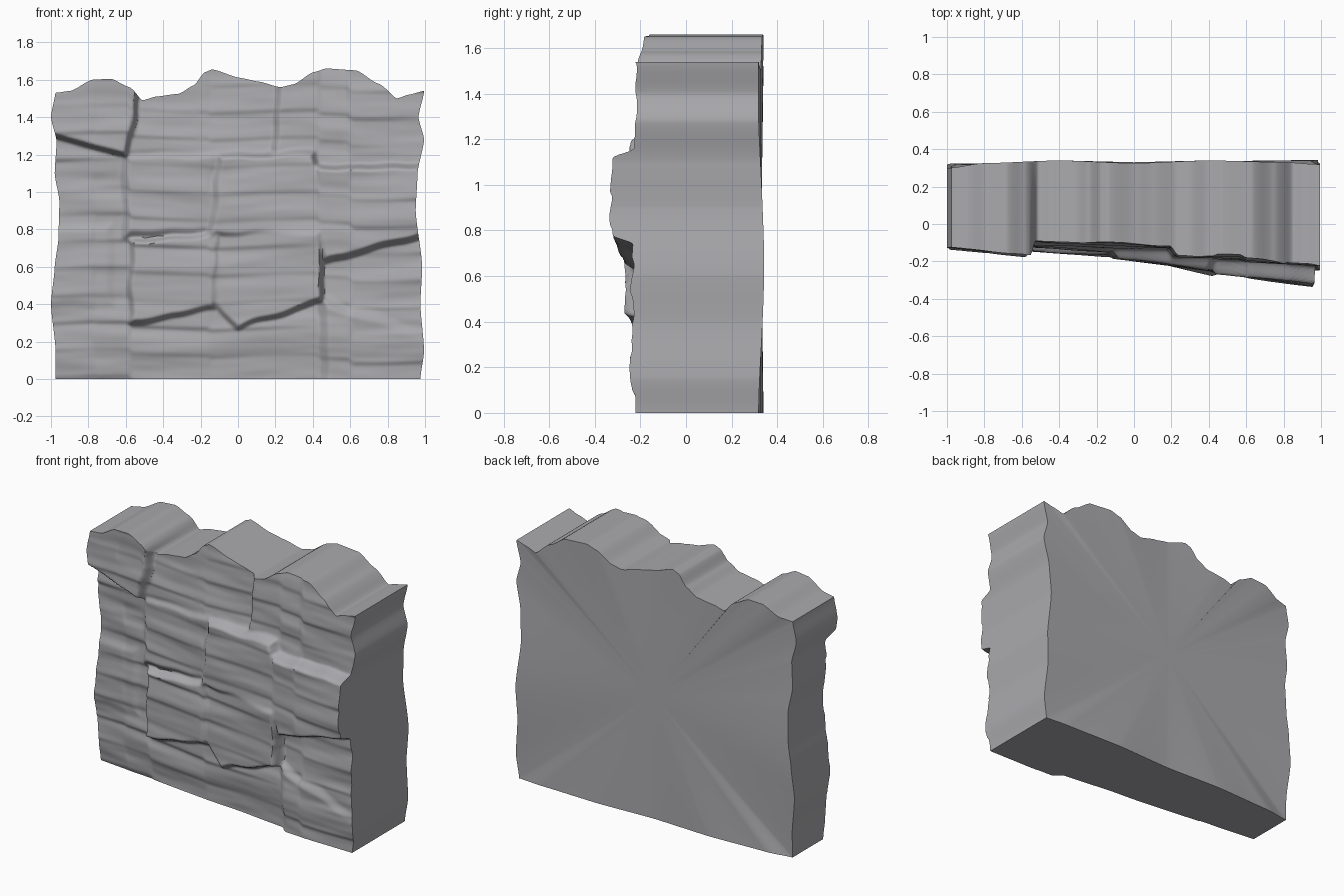
import bpy, bmesh, math
from mathutils import Vector, noise

if "Cube" in bpy.data.objects:
    bpy.data.objects.remove(bpy.data.objects["Cube"])

NX, NZ = 200, 170

# Outline profiles: (position, value)
TOP = [(-1, 1.53), (-.92, 1.54), (-.8, 1.6), (-.7, 1.605), (-.6, 1.56), (-.52, 1.49), (-.45, 1.51),
       (-.33, 1.525), (-.25, 1.57), (-.19, 1.64), (-.15, 1.655), (0, 1.61), (.1, 1.59), (.22, 1.56),
       (.29, 1.575), (.4, 1.64), (.47, 1.66), (.63, 1.65), (.75, 1.58), (.86, 1.5), (.92, 1.52), (1, 1.54)]
LEFT = [(0, -.975), (.15, -.975), (.4, -1), (.6, -.98), (.75, -.96), (.95, -.955), (1.1, -.98),
        (1.27, -.97), (1.4, -1), (1.54, -.975)]
RIGHT = [(0, .975), (.15, .995), (.4, .975), (.6, .985), (.9, .95), (1.1, .96), (1.28, .995),
         (1.4, .965), (1.54, .995)]
# Depth of the back edge around the top and bottom
BACK = [(-1, .31), (-.8, .325), (-.4, .34), (0, .325), (.4, .34), (.8, .33), (1, .33)]


def curve(pts, t):
    if t <= pts[0][0]:
        return pts[0][1]
    for (a, va), (b, vb) in zip(pts, pts[1:]):
        if t <= b:
            s = (t - a) / (b - a)
            s = .5 * s + .5 * s * s * (3 - 2 * s)
            return va + (vb - va) * s
    return pts[-1][1]


def smooth(t):
    t = max(0, min(1, t))
    return t * t * (3 - 2 * t)


def signed_dist(poly, x, z):
    """Positive inside the polygon."""
    best, inside = 9, False
    for (ax, az), (bx, bz) in zip(poly, poly[1:] + poly[:1]):
        dx, dz = bx - ax, bz - az
        t = max(0, min(1, ((x - ax) * dx + (z - az) * dz) / (dx * dx + dz * dz)))
        best = min(best, math.hypot(x - ax - t * dx, z - az - t * dz))
        if (az > z) != (bz > z) and x < ax + (z - az) / dz * dx:
            inside = not inside
    return best if inside else -best


# Rock slabs on the face: outline, (y at x = 0, slope in x, slope in z about z = 0.8), edge width
SLABS = [
    # wall between the blocks
    ([(-.6, .76), (-.1, .8), (-.1, 1.22), (-.6, 1.2)], (-.145, -.05, 0), .06),
    # recessed upper middle and upper right
    ([(-.6, 1.2), (.2, 1.22), (.22, 1.8), (-.6, 1.8)], (-.145, -.03, .05), .06),
    ([(.2, 1.2), (.6, 1.2), (.6, 1.8), (.22, 1.8)], (-.19, -.03, .045), .05),
    ([(.59, 1.14), (1.1, 1.17), (1.1, 1.8), (.59, 1.8)], (-.175, -.06, .03), .05),
    # left wall bulges
    ([(-1.1, .4), (-.68, .4), (-.68, .82), (-1.1, .8)], (-.145, -.1, 0), .06),
    # upper left overhanging block
    ([(-1.1, 1.32), (-.6, 1.2), (-.55, 1.42), (-.51, 1.8), (-1.1, 1.8)], (-.235, -.1, .02), .035),
    # centre block, upper and lower
    ([(-.15, .72), (.5, .72), (.41, 1.21), (-.1, 1.19)], (-.195, -.13, .02), .045),
    ([(-.1, .78), (-.14, .41), (0, .27), (.45, .42), (.45, .78)], (-.175, -.22, 0), .035),
    # left middle block
    ([(-.58, .3), (-.13, .38), (-.1, .78), (-.57, .73)], (-.172, -.06, 0), .04),
    # right overhanging block
    ([(.43, .74), (.46, .62), (.6, .67), (1.1, .8), (1.1, 1.14), (.6, 1.13), (.42, 1.14)],
     (-.205, -.125, 0), .04),
    # lower right sloping ledge
    ([(.46, .42), (1.15, .18), (1.15, -.1), (.46, -.1)], (-.212, -.03, 0), .07),
]


def front_depth(x, z):
    # ragged edges for the slabs
    wx = x + .018 * noise.noise(Vector((x * 2, z * 7, 5)))
    wz = z + .018 * noise.noise(Vector((x * 6, z * 2, 9)))
    y = -.135 - .1 * x
    for poly, (c, sx, sz), width in SLABS:
        k = smooth(signed_dist(poly, wx, wz) / width + .5)
        y += (c + sx * x + sz * (z - .8) - y) * k
    # horizontal strata with small ledges, shifted from column to column
    col = sum(smooth((wx - c) / .03 + .5) for c in (-.77, -.58, -.15, .43, .6))
    h = z + .012 * math.sin(4 * x + col) + .013 * col
    saw = (h / .145) % 1
    y -= .012 * (smooth(saw / .2) - saw) * (.6 + noise.noise(Vector((x * 1.5, h * 5, 2))))
    y += .012 * noise.noise(Vector((x * 1.6 + col * .3, h * 9, 1)))
    y += .003 * noise.noise(Vector((x * 4, h * 22, 4)))
    # foot tapers inward
    y += .025 * (1 - smooth(z / .18))
    return max(y, -.34)


def back_depth(x, z):
    side = smooth((abs(x) - .8) / .2)
    return curve(BACK, x) + side * .013 * math.sin(z * 4.2 - 1.2)


bm = bmesh.new()

# Front relief
grid = []
for j in range(NZ + 1):
    row = []
    for i in range(NX + 1):
        u, v = i / NX, j / NZ
        z = v * curve(TOP, 2 * u - 1)
        l, r = curve(LEFT, z), curve(RIGHT, z)
        x = l + (r - l) * u
        row.append(bm.verts.new((x, front_depth(x, z), z)))
    grid.append(row)
for j in range(NZ):
    for i in range(NX):
        bm.faces.new((grid[j][i], grid[j][i + 1], grid[j + 1][i + 1], grid[j + 1][i]))

# Side walls swept straight back, closed by a fan on the rear
ring = (grid[0][:-1] + [r[-1] for r in grid[:-1]] + grid[-1][:0:-1] + [r[0] for r in grid[:0:-1]])
rear = [bm.verts.new((v.co.x, back_depth(v.co.x, v.co.z), v.co.z)) for v in ring]
hub = bm.verts.new((0, .33, .8))
n = len(ring)
for i in range(n):
    k = (i + 1) % n
    bm.faces.new((ring[k], ring[i], rear[i], rear[k]))
    bm.faces.new((rear[k], rear[i], hub))
bmesh.ops.recalc_face_normals(bm, faces=bm.faces)

mesh = bpy.data.meshes.new("cliff_wall")
bm.to_mesh(mesh)
bm.free()
cliff = bpy.data.objects.new("cliff_wall", mesh)
bpy.context.collection.objects.link(cliff)

stone = bpy.data.materials.new("grey_stone")
stone.diffuse_color = (.4, .4, .42, 1)
stone.use_nodes = True
stone.node_tree.nodes["Principled BSDF"].inputs["Base Color"].default_value = stone.diffuse_color
mesh.materials.append(stone)

bpy.context.view_layer.objects.active = cliff
cliff.select_set(True)
bpy.ops.object.shade_smooth_by_angle(angle=math.radians(60))
